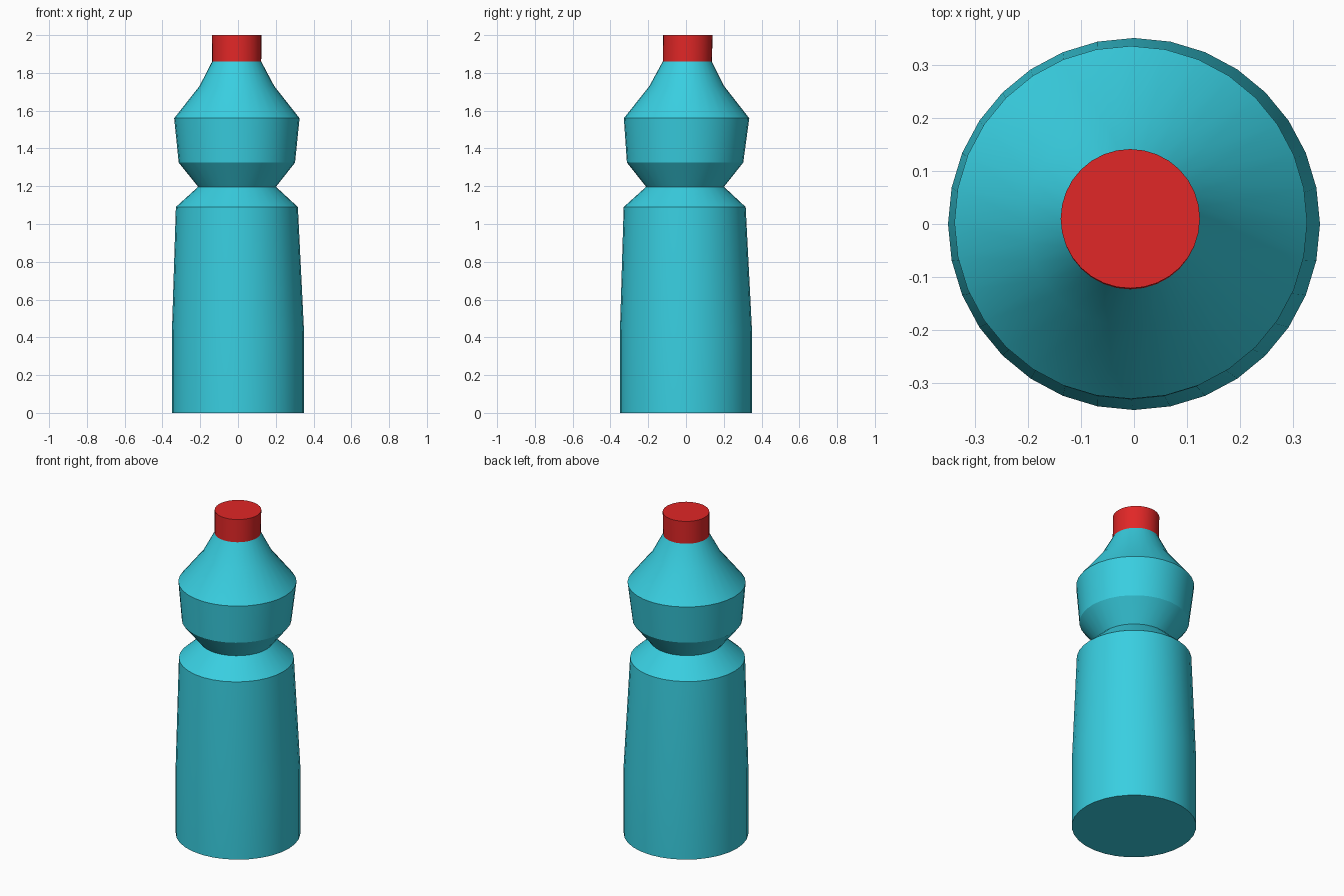
import bpy, bmesh
from math import cos, sin, pi, radians

if "Cube" in bpy.data.objects:
    bpy.data.objects.remove(bpy.data.objects["Cube"])

SIDES = 32


def material(name, color):
    m = bpy.data.materials.new(name)
    m.diffuse_color = color
    m.use_nodes = True
    m.node_tree.nodes["Principled BSDF"].inputs["Base Color"].default_value = m.diffuse_color
    return m


def stacked_rings(name, rings, mat, cap_bottom=False, cap_top=False):
    """Skin a stack of rings given as (z, radius, centre x, centre y)."""
    bm = bmesh.new()
    loops = []
    for z, r, cx, cy in rings:
        loops.append([bm.verts.new((cx + r * cos(2 * pi * i / SIDES),
                                    cy + r * sin(2 * pi * i / SIDES), z))
                      for i in range(SIDES)])
    for a, b in zip(loops, loops[1:]):
        for i in range(SIDES):
            j = (i + 1) % SIDES
            bm.faces.new((a[i], a[j], b[j], b[i]))
    if cap_bottom:
        bm.faces.new(loops[0][::-1])
    if cap_top:
        bm.faces.new(loops[-1])
    me = bpy.data.meshes.new(name)
    bm.to_mesh(me)
    bm.free()
    me.materials.append(mat)
    ob = bpy.data.objects.new(name, me)
    bpy.context.collection.objects.link(ob)
    bpy.ops.object.select_all(action='DESELECT')
    ob.select_set(True)
    bpy.context.view_layer.objects.active = ob
    bpy.ops.object.shade_smooth_by_angle(angle=radians(28))
    return ob


# Bottle body: tapered base, pinched waist, bulb and shoulder (slightly off-axis)
stacked_rings("bottle_body", [
    (0.00, 0.350, 0.000, 0.000),
    (0.425, 0.350, 0.000, 0.000),
    (1.09, 0.323, -0.006, -0.007),
    (1.197, 0.206, -0.005, -0.005),
    (1.325, 0.308, -0.006, -0.005),
    (1.56, 0.332, -0.006, 0.003),
    (1.73, 0.198, -0.006, 0.004),
    (1.86, 0.130, -0.007, 0.007),
], material("turquoise", (0.04, 0.62, 0.75, 1)), cap_bottom=True)

# Screw cap
stacked_rings("bottle_cap", [
    (1.86, 0.130, -0.007, 0.007),
    (2.00, 0.131, -0.007, 0.010),
], material("red", (0.75, 0.02, 0.02, 1)), cap_top=True)
